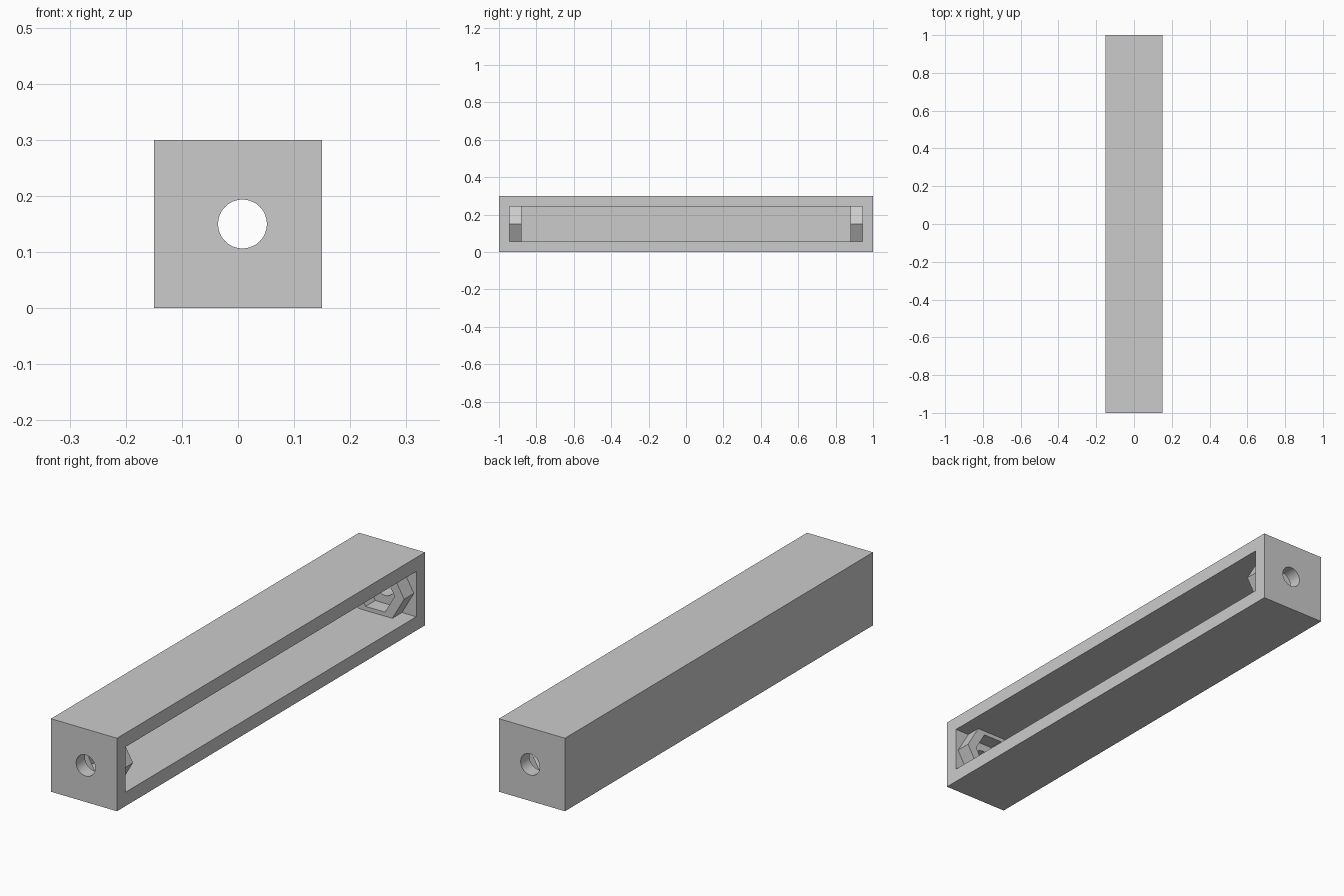
import bpy
import bmesh
from math import pi
from mathutils import Matrix

cube = bpy.data.objects.get("Cube")
if cube:
    bpy.data.objects.remove(cube, do_unlink=True)

WALL = 0.057
HALF_WIDTH = 0.15
HEIGHT = 0.3
AXIS_X, AXIS_Z = 0.008, 0.15
COLLAR_Y = 0.88           # inner face of each nut collar
INNER_Y = 1 - WALL        # inside face of each end wall

grey = bpy.data.materials.new("plain grey")
grey.use_nodes = True
GREY = (0.6, 0.6, 0.6, 1)
grey.diffuse_color = GREY
grey.node_tree.nodes["Principled BSDF"].inputs["Base Color"].default_value = GREY


def finish(name, bm, helper):
    mesh = bpy.data.meshes.new(name)
    bmesh.ops.recalc_face_normals(bm, faces=bm.faces)
    bm.to_mesh(mesh)
    bm.free()
    mesh.materials.append(grey)
    obj = bpy.data.objects.new(name, mesh)
    bpy.context.collection.objects.link(obj)
    if helper:
        obj.hide_render = True
        obj.hide_viewport = True
        obj.display_type = 'WIRE'
    return obj


def box(name, low, high, helper=False):
    bm = bmesh.new()
    bmesh.ops.create_cube(bm, size=1)
    for v in bm.verts:
        v.co = [a if c < 0 else b for a, b, c in zip(low, high, v.co)]
    return finish(name, bm, helper)


def prisms(name, sides, radius, spans):
    """Prisms along y on the bolt axis, with a corner pointing to +x."""
    bm = bmesh.new()
    for y0, y1 in spans:
        place = Matrix.Translation((AXIS_X, (y0 + y1) / 2, AXIS_Z))
        turn = Matrix.Rotation(pi / 2, 4, 'X') @ Matrix.Rotation(pi / 2, 4, 'Z')
        bmesh.ops.create_cone(bm, cap_ends=True, segments=sides, radius1=radius,
                              radius2=radius, depth=y1 - y0, matrix=place @ turn)
    return finish(name, bm, True)


def both_ends(near, far):
    return [(near, far), (-far, -near)]


def cut(target, cutter):
    mod = target.modifiers.new(cutter.name, 'BOOLEAN')
    mod.operation = 'DIFFERENCE'
    mod.solver = 'EXACT'
    mod.object = cutter


# Square bar with a long side opening; the collars are left out of the cavity
bar = box("hollow_bar", (-HALF_WIDTH, -1, 0), (HALF_WIDTH, 1, HEIGHT))
cavity = box("cavity_cutter", (-HALF_WIDTH + WALL, -INNER_Y, WALL),
             (HALF_WIDTH + 0.05, INNER_Y, HEIGHT - WALL), True)
cut(cavity, prisms("collar_shape", 6, 0.131, both_ends(COLLAR_Y, 0.97)))
cut(bar, cavity)

# Hexagonal nut pockets inside the collars, and round bolt holes
cut(bar, prisms("nut_pocket_cutter", 6, 0.088, both_ends(COLLAR_Y - 0.02, INNER_Y)))
cut(bar, prisms("bolt_hole_cutter", 48, 0.0435, both_ends(INNER_Y - 0.02, 1.05)))

# Apply the cuts, then smooth only the round holes
bpy.context.view_layer.update()
deps = bpy.context.evaluated_depsgraph_get()
result = bpy.data.meshes.new_from_object(bar.evaluated_get(deps))
bar.modifiers.clear()
bar.data = result
for helper in [o for o in bpy.data.objects if o.name.endswith(("_cutter", "_shape"))]:
    bpy.data.objects.remove(helper, do_unlink=True)
bpy.ops.object.select_all(action='DESELECT')
bar.select_set(True)
bpy.context.view_layer.objects.active = bar
bpy.ops.object.shade_smooth_by_angle(angle=pi / 6)
